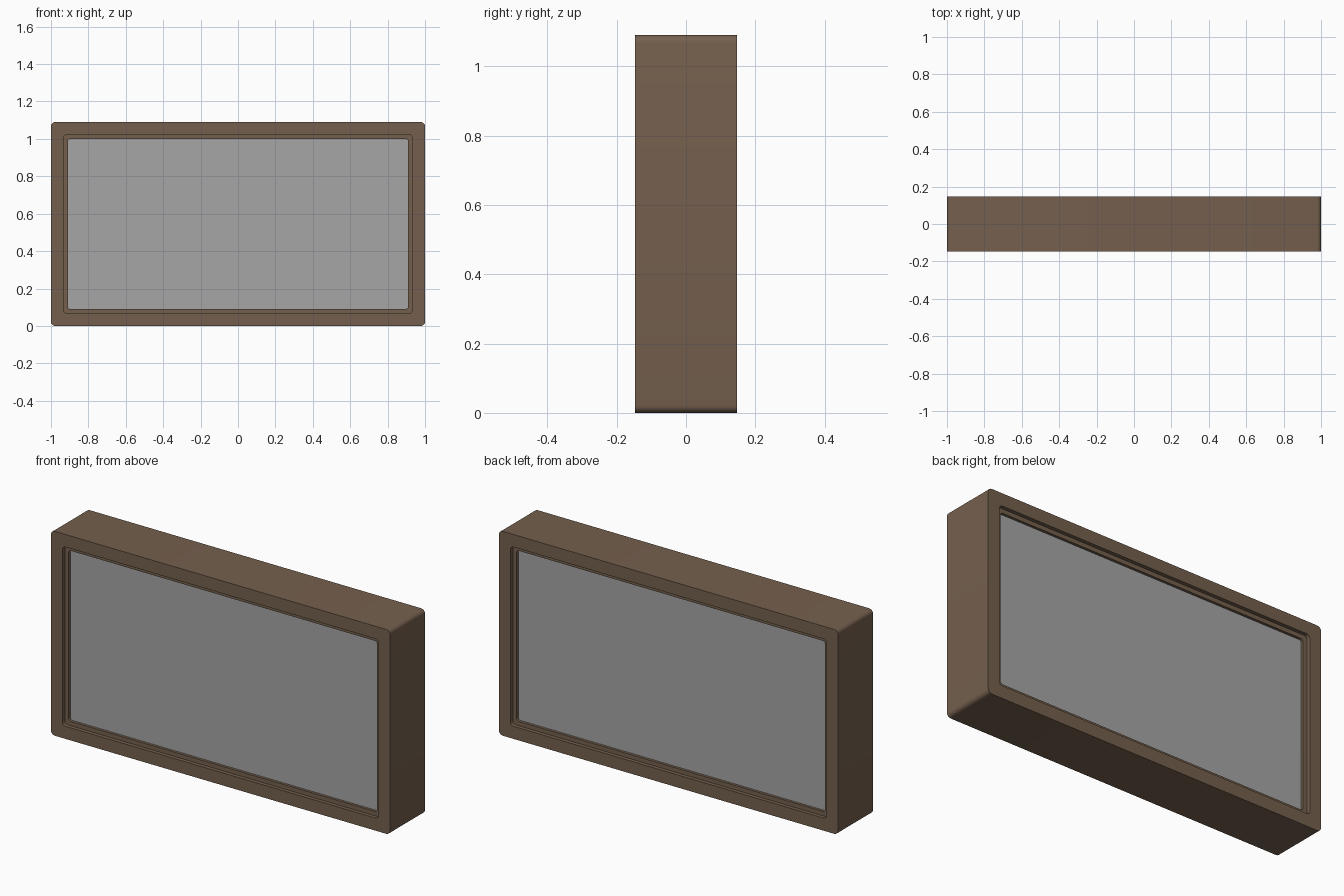
import bpy
import bmesh
from math import cos, sin, pi

W, D, H = 2.0, 0.295, 1.09      # overall size
LIP_DEPTH, PANEL_DEPTH = 0.02, 0.034

old = bpy.data.objects.get("Cube")
if old:
    bpy.data.objects.remove(old)


def material(name, rgb):
    m = bpy.data.materials.new(name)
    m.use_nodes = True
    m.diffuse_color = (*rgb, 1)
    bsdf = m.node_tree.nodes["Principled BSDF"]
    bsdf.inputs["Base Color"].default_value = (*rgb, 1)
    bsdf.inputs["Roughness"].default_value = 0.8
    return m


def rounded_loop(bm, inset, y, radius, steps=5):
    """Ring of vertices: a rounded rectangle inset from the outer edge."""
    hx, hz = W / 2 - inset - radius, H / 2 - inset - radius
    ring = []
    for k, (sx, sz) in enumerate([(1, 1), (-1, 1), (-1, -1), (1, -1)]):
        for i in range(steps + 1):
            a = (k + i / steps) * pi / 2
            ring.append(bm.verts.new((sx * hx + radius * cos(a), y,
                                      H / 2 + sz * hz + radius * sin(a))))
    return ring


def finish(bm, name, mat):
    bmesh.ops.recalc_face_normals(bm, faces=bm.faces)
    mesh = bpy.data.meshes.new(name)
    bm.to_mesh(mesh)
    bm.free()
    mesh.materials.append(mat)
    ob = bpy.data.objects.new(name, mesh)
    bpy.context.collection.objects.link(ob)
    bpy.ops.object.select_all(action="DESELECT")
    ob.select_set(True)
    bpy.context.view_layer.objects.active = ob
    bpy.ops.object.shade_smooth_by_angle(angle=pi / 6)
    return ob


brown = material("brown frame", (0.178, 0.117, 0.076))
grey = material("grey panel", (0.381, 0.381, 0.381))

# Frame: stepped section swept from the front opening round to the back one
half = [(0.09, PANEL_DEPTH, 0.015), (0.09, LIP_DEPTH, 0.015),
        (0.067, LIP_DEPTH, 0.02), (0.067, 0, 0.02), (0, 0, 0.022)]
section = [(i, d - D / 2, r) for i, d, r in half]
section += [(i, -y, r) for i, y, r in reversed(section)]
bm = bmesh.new()
rings = [rounded_loop(bm, *s) for s in section]
n = len(rings[0])
for a, b in zip(rings, rings[1:] + rings[:1]):
    for i in range(n):
        j = (i + 1) % n
        bm.faces.new((a[i], a[j], b[j], b[i]))
finish(bm, "frame", brown)

# Panel: filled slab set back behind both lips
bm = bmesh.new()
ends = [rounded_loop(bm, 0.088, s * (D / 2 - PANEL_DEPTH), 0.015) for s in (-1, 1)]
for ring in ends:
    bm.faces.new(ring)
for i in range(n):
    j = (i + 1) % n
    bm.faces.new((ends[0][i], ends[0][j], ends[1][j], ends[1][i]))
finish(bm, "panel", grey)
